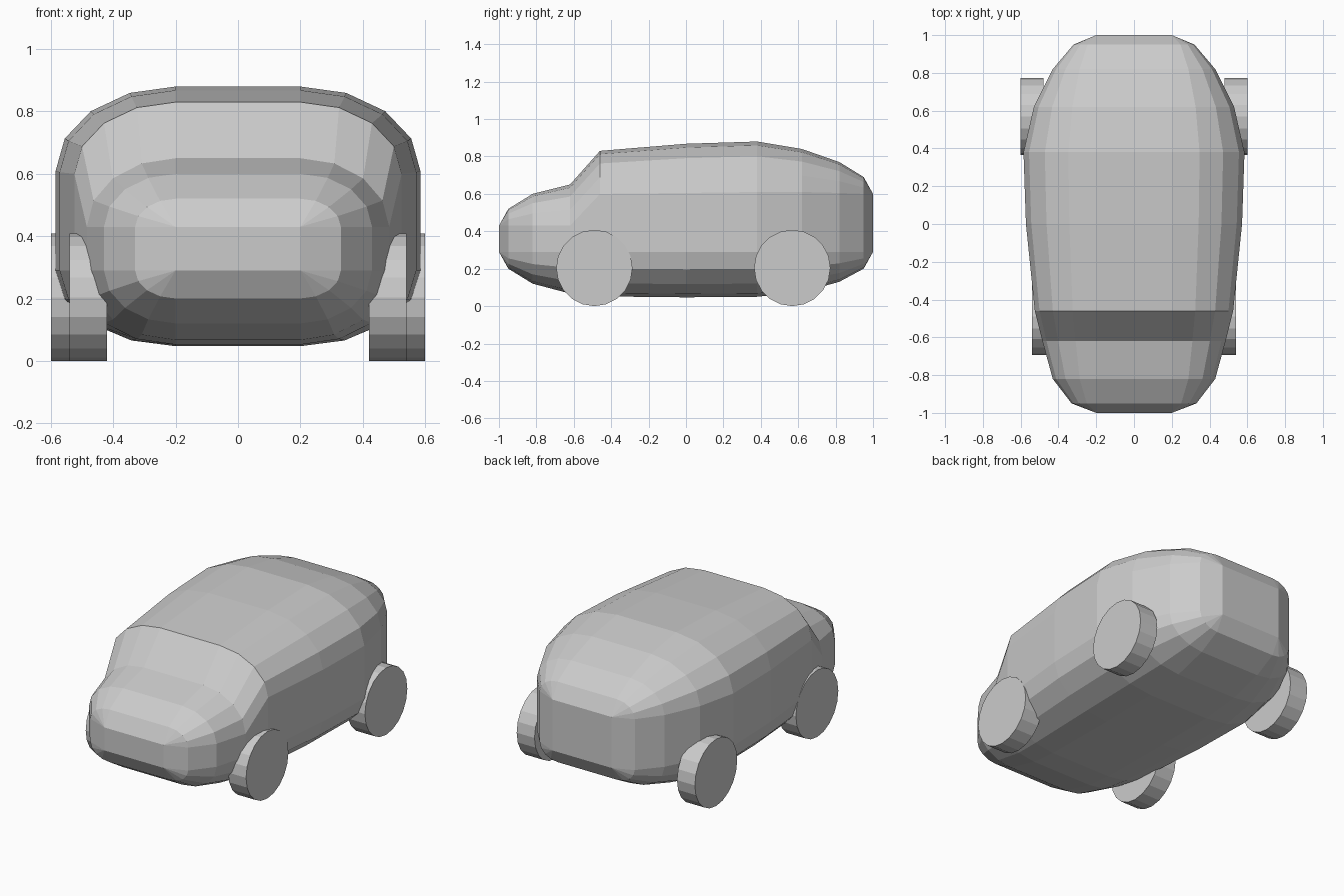
import bpy, bmesh
from math import sin, cos, pi

if "Cube" in bpy.data.objects:
    bpy.data.objects.remove(bpy.data.objects["Cube"])

CORE_X, CORE_LOW = 0.2, 0.29

# Body stations: y, half width, roof z, shoulder z, floor z
stations = [
    (-1.00, 0.20, 0.43, 0.43, 0.29),
    (-0.95, 0.33, 0.52, 0.43, 0.20),
    (-0.82, 0.43, 0.60, 0.43, 0.12),
    (-0.62, 0.485, 0.65, 0.43, 0.067),
    (-0.46, 0.525, 0.83, 0.60, 0.052),
    (0.00, 0.572, 0.868, 0.605, 0.047),
    (0.38, 0.585, 0.88, 0.61, 0.05),
    (0.62, 0.53, 0.84, 0.61, 0.075),
    (0.82, 0.43, 0.77, 0.605, 0.13),
    (0.95, 0.32, 0.69, 0.60, 0.20),
    (1.00, 0.20, 0.60, 0.60, 0.29),
]


def section(half, top, shoulder, floor):
    """Rounded rectangle with four facets in each corner."""
    right = []
    for i in range(5):
        a = i * pi / 8
        right.append((CORE_X + (half - CORE_X) * sin(a), shoulder + (top - shoulder) * cos(a)))
    for i in range(5):
        a = i * pi / 8
        right.append((CORE_X + (half - CORE_X) * cos(a), CORE_LOW - (CORE_LOW - floor) * sin(a)))
    return right + [(-x, z) for x, z in reversed(right)]


def link(name, bm):
    bmesh.ops.remove_doubles(bm, verts=bm.verts, dist=1e-4)
    bmesh.ops.recalc_face_normals(bm, faces=bm.faces)
    mesh = bpy.data.meshes.new(name)
    bm.to_mesh(mesh)
    bm.free()
    obj = bpy.data.objects.new(name, mesh)
    bpy.context.collection.objects.link(obj)
    return obj


# Body shell lofted through the stations
bm = bmesh.new()
rings = [[bm.verts.new((x, y, z)) for x, z in section(*dims)] for y, *dims in stations]
for a, b in zip(rings, rings[1:]):
    for i in range(len(a)):
        j = (i + 1) % len(a)
        bm.faces.new((a[i], a[j], b[j], b[i]))
# Flat nose and tail panels
for ring in (rings[0], rings[-1]):
    bm.faces.new((ring[0], ring[9], ring[10], ring[19]))
link("car_body", bm)

# Four wheels
for axle, x, y in (("front", 0.48, -0.49), ("rear", 0.54, 0.568)):
    for side, s in (("left", -1), ("right", 1)):
        bpy.ops.mesh.primitive_cylinder_add(vertices=20, radius=0.204, depth=0.12,
                                            location=(s * x, y, 0.204), rotation=(0, pi / 2, 0))
        bpy.context.object.name = f"{axle}_{side}_wheel"
